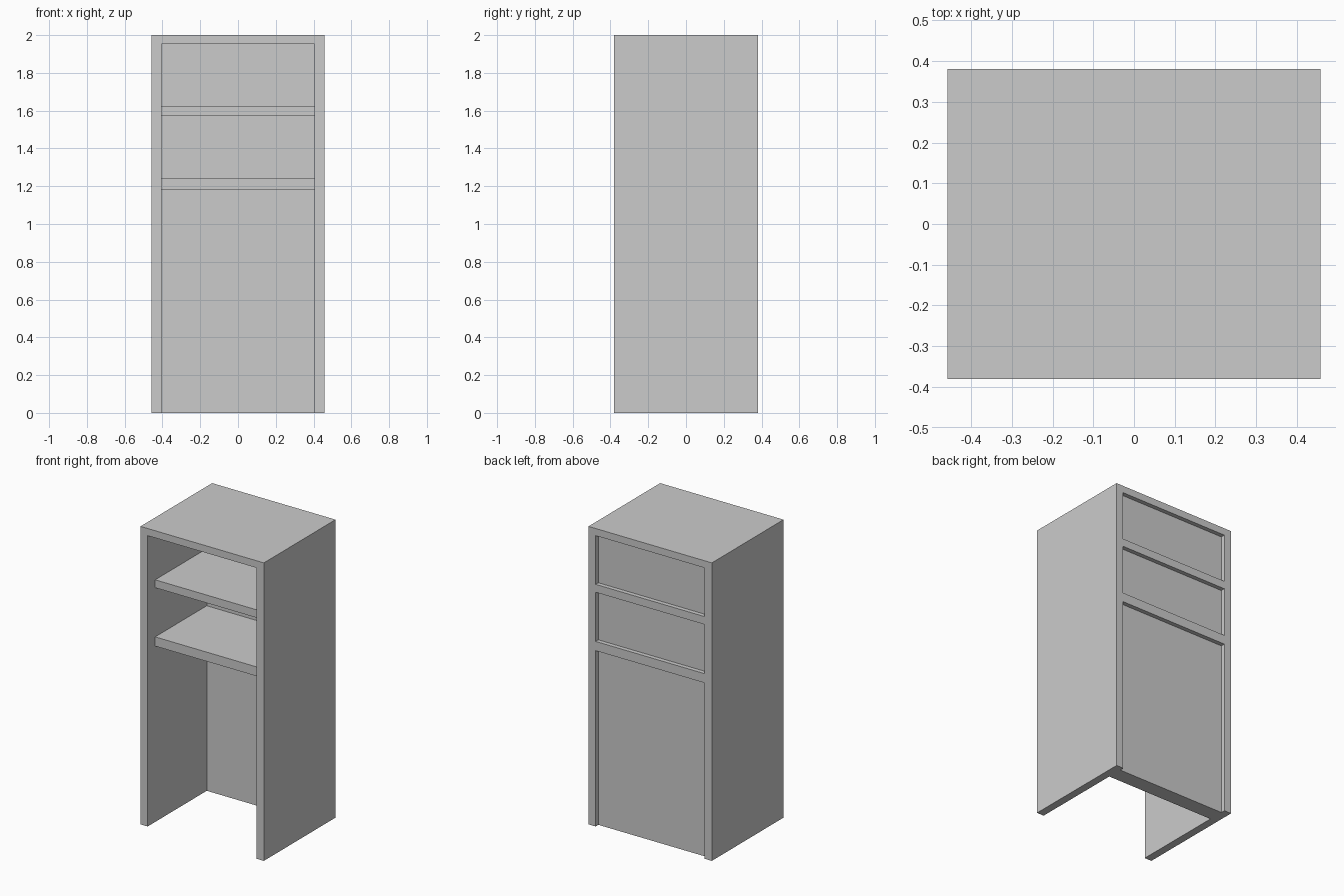
import bpy, bmesh
from mathutils import Vector

if "Cube" in bpy.data.objects:
    bpy.data.objects.remove(bpy.data.objects["Cube"])

HALF_W, HALF_D, HEIGHT = 0.458, 0.38, 2.0
INNER = 0.405                      # half width of the opening
SHELF_FRONT, PANEL_FRONT, PANEL_BACK = -0.30, 0.247, 0.351
BAYS = [(-0.1, 1.18), (1.242, 1.572), (1.625, 1.952)]   # open heights


def prism(name, profile, half_width):
    """Extrude a (y, z) outline along x, centred on x = 0."""
    bm = bmesh.new()
    face = bm.faces.new([bm.verts.new((-half_width, y, z)) for y, z in profile])
    ext = bmesh.ops.extrude_face_region(bm, geom=[face])
    moved = [v for v in ext["geom"] if isinstance(v, bmesh.types.BMVert)]
    bmesh.ops.translate(bm, vec=Vector((2 * half_width, 0, 0)), verts=moved)
    bmesh.ops.recalc_face_normals(bm, faces=bm.faces)
    mesh = bpy.data.meshes.new(name)
    bm.to_mesh(mesh)
    bm.free()
    obj = bpy.data.objects.new(name, mesh)
    bpy.context.collection.objects.link(obj)
    return obj


def rect(y0, y1, z0, z1):
    return [(y0, z0), (y1, z0), (y1, z1), (y0, z1)]


# Solid cabinet block
cabinet = prism("cabinet", rect(-HALF_D, HALF_D, 0, HEIGHT), HALF_W)

# Front interior: comb outline that leaves the two set-back shelves
comb = [(-0.5, BAYS[0][0])]
for i, (z0, z1) in enumerate(BAYS):
    if i:
        comb.append((SHELF_FRONT, z0))
    comb += [(PANEL_FRONT, z0), (PANEL_FRONT, z1)]
    comb.append((SHELF_FRONT if i < 2 else -0.5, z1))
cutters = [prism("interior_cutter", comb, INNER)]

# Shallow recesses behind each bay
for z0, z1 in BAYS:
    cutters.append(prism("back_recess_cutter", rect(PANEL_BACK, 0.5, z0, z1), INNER))

# Carve, then discard the cutters
for c in cutters:
    c.hide_render = True
    mod = cabinet.modifiers.new(c.name, "BOOLEAN")
    mod.operation = "DIFFERENCE"
    mod.solver = "EXACT"
    mod.object = c
bpy.context.view_layer.update()
deps = bpy.context.evaluated_depsgraph_get()
carved = bpy.data.meshes.new_from_object(cabinet.evaluated_get(deps))
cabinet.modifiers.clear()
cabinet.data = carved
for c in cutters:
    bpy.data.objects.remove(c)
